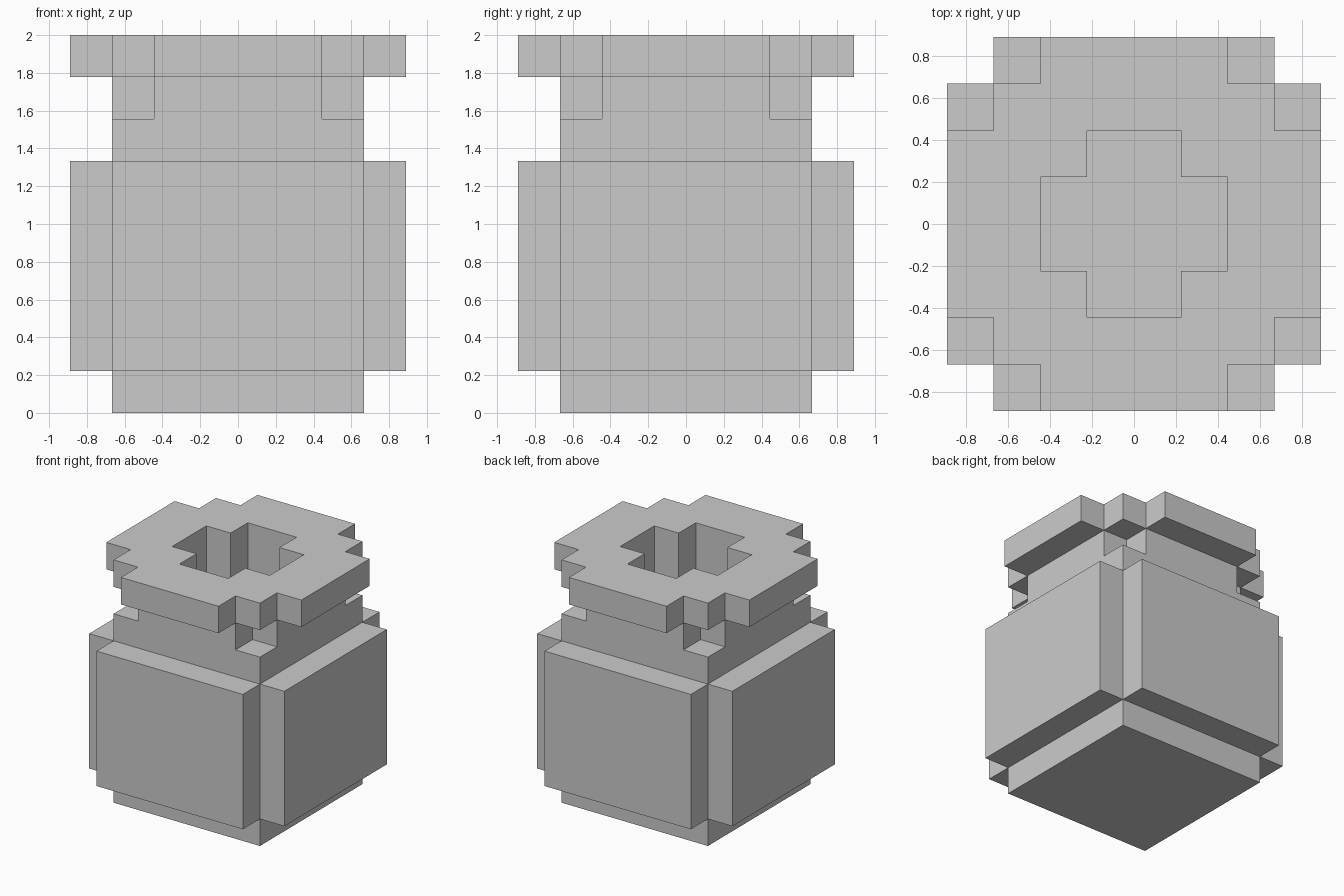
import bpy, bmesh
from mathutils import Matrix, Vector

if "Cube" in bpy.data.objects:
    bpy.data.objects.remove(bpy.data.objects["Cube"])

U = 2 / 9  # one block of the model's grid

# Quarter outlines in blocks; each is turned four times to close the loop
SQUARE = [(3, 3)]
BODY = [(4, 3), (3, 3), (3, 4)]
NECK = [(3, 2), (2, 2), (2, 3)]
RIM = [(4, 2), (3, 2), (3, 3), (2, 3), (2, 4)]
MOUTH = [(2, 1), (1, 1), (1, 2)]
CAVITY = NECK


def full_loop(quarter):
    turns = [((1, 0), (0, 1)), ((0, -1), (1, 0)), ((-1, 0), (0, -1)), ((0, 1), (-1, 0))]
    return [Matrix(t) @ Vector(p) * U for t in turns for p in quarter]


def layer(name, z0, z1, outer, hole=None):
    """Extrude a stepped outline, optionally with a stepped opening through it."""
    bm = bmesh.new()
    for quarter in filter(None, (outer, hole)):
        verts = [bm.verts.new((p.x, p.y, z0 * U)) for p in full_loop(quarter)]
        for i, v in enumerate(verts):
            bm.edges.new((verts[i - 1], v))
    bmesh.ops.triangle_fill(bm, use_beauty=True, use_dissolve=False, edges=bm.edges[:])
    top = bmesh.ops.extrude_face_region(bm, geom=bm.faces[:], use_keep_orig=True)["geom"]
    bmesh.ops.translate(bm, vec=(0, 0, (z1 - z0) * U),
                        verts=[g for g in top if isinstance(g, bmesh.types.BMVert)])
    bmesh.ops.recalc_face_normals(bm, faces=bm.faces[:])
    mesh = bpy.data.meshes.new(name)
    bm.to_mesh(mesh)
    bm.free()
    obj = bpy.data.objects.new(name, mesh)
    bpy.context.collection.objects.link(obj)
    return obj


# Closed foot, hollow belly, shoulder, notched neck and wide rim
layer("base", 0, 1, SQUARE)
layer("body_wall", 1, 6, BODY, CAVITY)
layer("shoulder", 6, 7, SQUARE, MOUTH)
layer("neck", 7, 8, NECK, MOUTH)
layer("rim", 8, 9, RIM, MOUTH)
